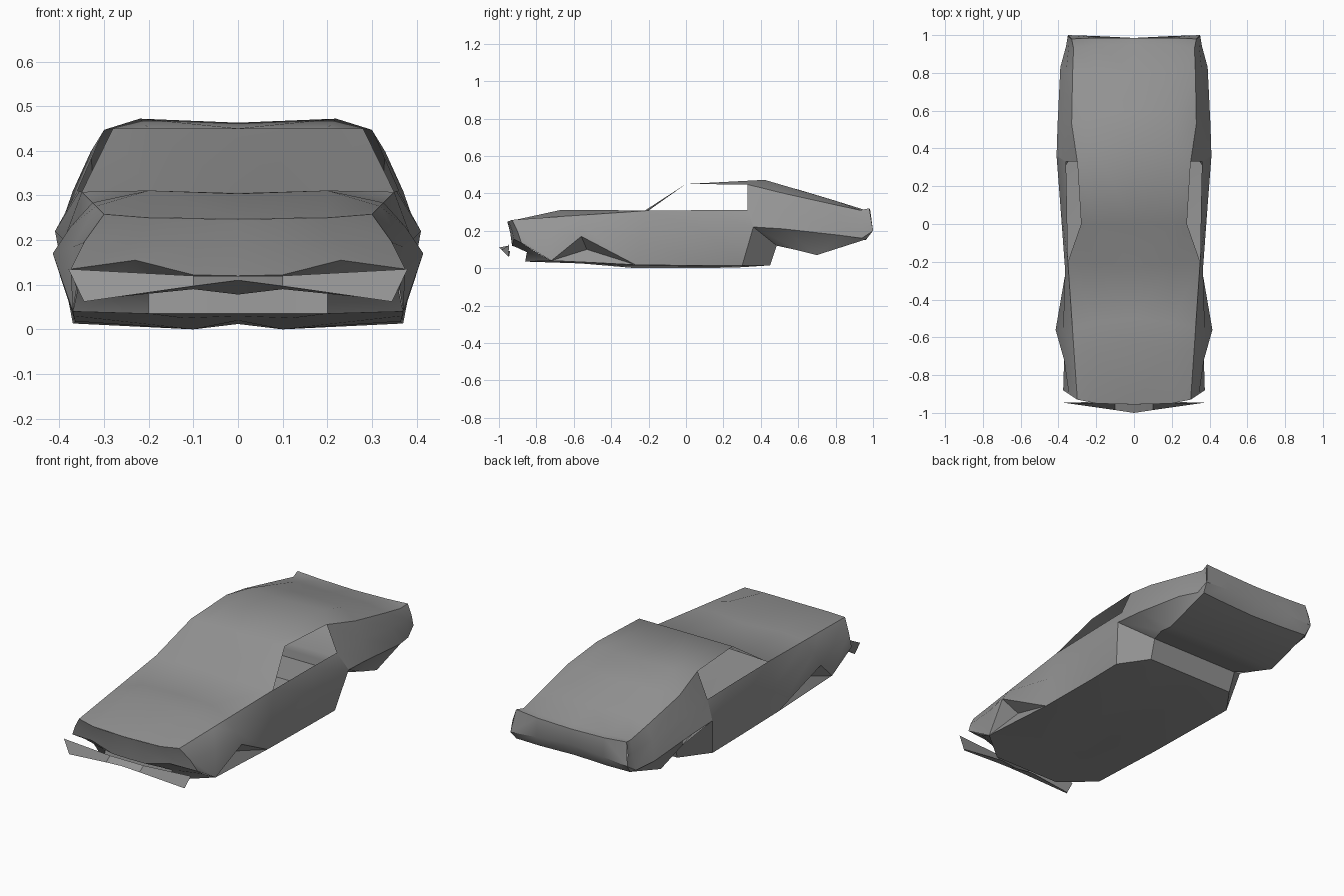
import bpy
import bmesh
from mathutils import Vector

cube = bpy.data.objects.get("Cube")
if cube:
    bpy.data.objects.remove(cube, do_unlink=True)

# Single body colour
grey = bpy.data.materials.new("body grey")
grey.use_nodes = True
colour = (0.3, 0.3, 0.3, 1)
grey.diffuse_color = colour
grey.node_tree.nodes["Principled BSDF"].inputs["Base Color"].default_value = colour


def panel(name, rows, core=(0, 0, .2), angle=.6):
    """Skin the right-hand rows of points, then mirror across the centre line."""
    bm = bmesh.new()
    grid = [[bm.verts.new(point) for point in row] for row in rows]
    for first, second in zip(grid, grid[1:]):
        for i in range(len(first) - 1):
            bm.faces.new((first[i], first[i + 1], second[i + 1], second[i]))
    bmesh.ops.remove_doubles(bm, verts=bm.verts, dist=.0005)
    bmesh.ops.recalc_face_normals(bm, faces=bm.faces)
    centre = Vector(core)
    facing = sum(f.normal.dot(f.calc_center_median() - centre) * f.calc_area() for f in bm.faces)
    if facing < 0:
        bmesh.ops.reverse_faces(bm, faces=bm.faces)
    mesh = bpy.data.meshes.new(name)
    bm.to_mesh(mesh)
    bm.free()
    mesh.materials.append(grey)
    part = bpy.data.objects.new(name, mesh)
    bpy.context.collection.objects.link(part)
    bpy.ops.object.select_all(action='DESELECT')
    part.select_set(True)
    bpy.context.view_layer.objects.active = part
    bpy.ops.object.shade_smooth_by_angle(angle=angle)
    mirror = part.modifiers.new("mirror", 'MIRROR')
    mirror.merge_threshold = .0005


# Shared corner points
nose_corner = (.30, -.93, .258)
hood_edge = (.318, -.67, .276)
fender_edge = (.326, -.55, .284)
cowl_corner = (.35, -.2, .308)
roof_front = (.28, 0, .45)
roof_rear = (.30, .33, .447)
belt_rear = (.36, .33, .31)
hip = (.41, .36, .22)
chin = (.375, -.88, .135)
bumper_foot = (.37, -.72, .04)
arch_top = (.415, -.56, .17)
arch_sill = (.368, -.5, .03)
sill_front = (.365, -.27, .018)
sill_middle = (.367, .1, .013)
sill_rear = (.37, .3, .013)
floor_rear = (.263, .45, .015)
heel = (.268, .485, .12)
deck_corner = (.32, .93, .31)
lip_corner = (.33, .98, .32)
tail_side = (.35, 1, .2)
tail_foot = (.34, .965, .155)

# Bonnet, windscreen, roof, rear deck and lip as one flowing skin
panel("upper_shell", [
    [(0, -.955, .247), (.2, -.95, .25), nose_corner],
    [(0, -.63, .304), (.2, -.67, .311), hood_edge],
    [(0, -.5, .305), (.2, -.52, .311), fender_edge],
    [(0, -.22, .308), (.2, -.21, .308), cowl_corner],
    [(0, 0, .45), (.2, 0, .45), roof_front],
    [(0, .42, .463), (.22, .42, .472), roof_rear],
    [(0, .6, .42), (.22, .58, .425), (.33, .53, .398)],
    [(0, .8, .36), (.22, .8, .36), (.325, .8, .338)],
    [(0, .95, .313), (.2, .95, .313), deck_corner],
    [(0, .985, .305), (.2, .985, .31), lip_corner],
], angle=.75)

# Front face, with notched lower edge, and its underside
panel("nose", [
    [(0, -.955, .247), (.1, -.953, .248), (.2, -.95, .25), nose_corner],
    [(0, -.94, .19), (.1, -.94, .19), (.22, -.93, .2), (.345, -.9, .195)],
    [(0, -.93, .12), (.1, -.93, .122), (.23, -.92, .155), chin],
])
panel("nose_underside", [
    [(0, -.93, .12), (.1, -.93, .122), (.23, -.92, .155), chin],
    [(0, -.85, .09), (.1, -.85, .09), (.2, -.85, .085), (.36, -.8, .085)],
    [(0, -.86, .035), (.1, -.86, .035), (.2, -.86, .035), bumper_foot],
])

# Fenders and doors as one side skin
panel("side_panel", [
    [nose_corner, (.345, -.9, .195), chin],
    [hood_edge, (.37, -.72, .185), bumper_foot],
    [fender_edge, (.375, -.56, .23), arch_top],
    [cowl_corner, (.365, -.24, .17), sill_front],
    [(.355, .1, .31), (.39, .1, .2), sill_middle],
    [belt_rear, hip, sill_rear],
])

# Front wheel recess with a sloping shelf, and the rear wheel recess
panel("front_wheel_recess", [
    [bumper_foot, arch_top, sill_front],
    [bumper_foot, (.335, -.53, .1), sill_front],
    [bumper_foot, arch_sill, sill_front],
])
panel("rear_wheel_recess", [[hip, heel], [sill_rear, floor_rear]])

# Rear quarter and the tucked-in face below its crease
panel("rear_quarter", [
    [roof_rear, belt_rear, hip],
    [(.33, .53, .398), (.37, .53, .31), (.405, .52, .21)],
    [(.325, .8, .338), (.36, .8, .27), (.39, .83, .175)],
    [deck_corner, (.345, .95, .25), (.36, .94, .16)],
    [lip_corner, (.345, .99, .26), tail_side],
])
panel("quarter_tuck", [
    [hip, heel],
    [(.405, .52, .21), (.32, .6, .095)],
    [(.39, .83, .175), (.34, .7, .07)],
    [(.36, .94, .16), tail_foot],
    [tail_side, tail_foot],
])

# Tail panel
panel("tail_panel", [
    [(0, .985, .305), (.2, .985, .31), lip_corner],
    [(0, .985, .22), (.2, .995, .21), tail_side],
    [(0, .95, .15), (.2, .96, .15), tail_foot],
])

# Underside, from tail to front
panel("tail_underside", [
    [(0, .95, .15), tail_foot],
    [(0, .7, .075), (.34, .7, .07)],
    [(0, .6, .095), (.32, .6, .095)],
    [(0, .485, .12), heel],
    [(0, .45, .015), floor_rear],
])
panel("floor", [
    [(0, .45, .015), (.1, .45, .015), floor_rear],
    [(0, .3, .013), (.1, .3, .005), sill_rear],
    [(0, .1, .012), (.1, .1, 0), sill_middle],
    [(0, -.27, .02), (.1, -.27, 0), sill_front],
    [(0, -.56, .03), (.12, -.56, .025), arch_sill],
    [(0, -.86, .035), (.2, -.86, .035), bumper_foot],
])

# Swept front splitter, open at the back
panel("front_splitter", [
    [(0, -.95, .12), (.1, -.95, .12), (.38, -.945, .135)],
    [(0, -1, .11), (.1, -.985, .097), (.345, -.95, .062)],
    [(0, -.94, .078), (.1, -.94, .09), (.345, -.945, .065)],
], core=(0, -.95, .1))
